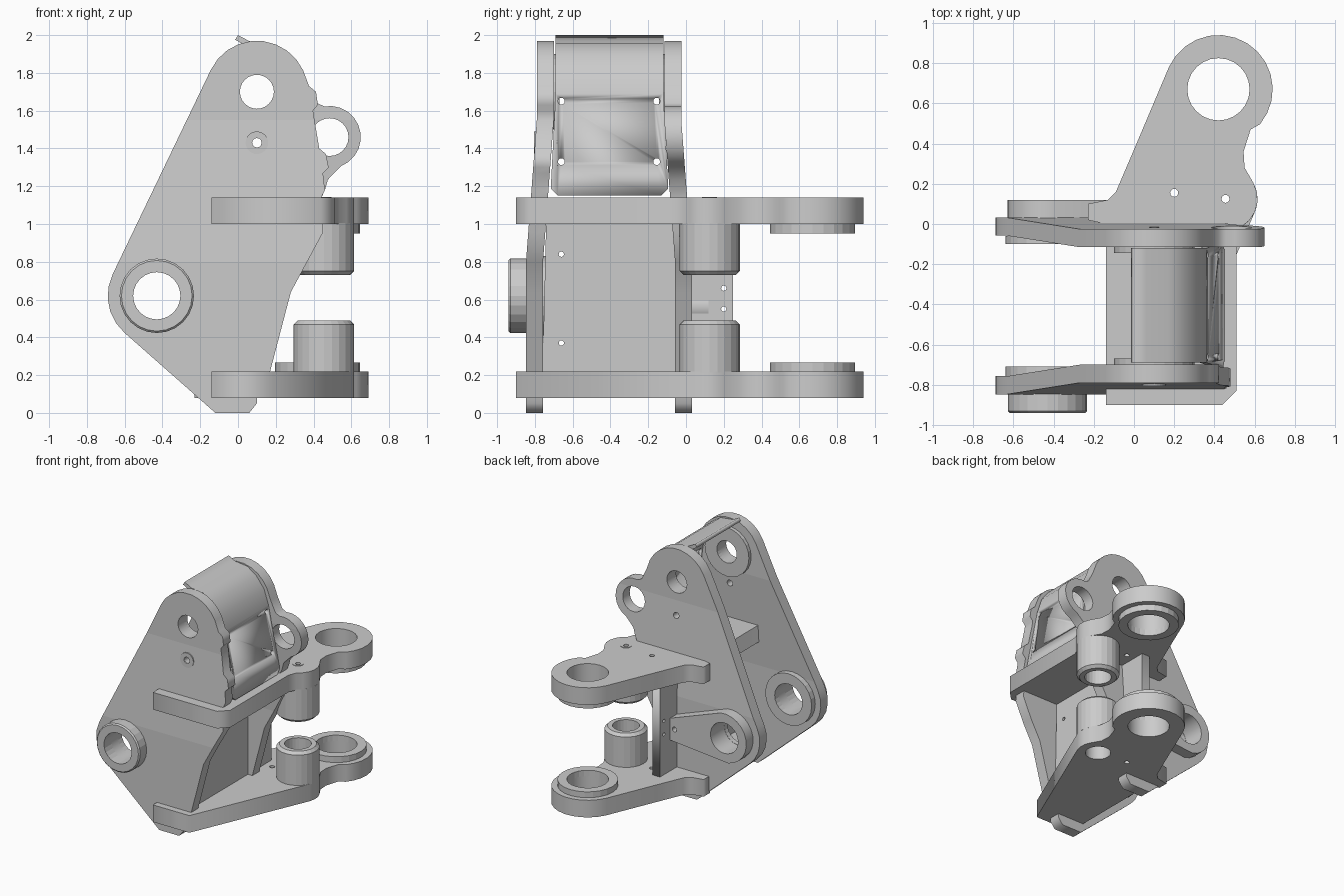
import bpy, bmesh
from math import sin, cos, radians, tau
from mathutils import Vector

if "Cube" in bpy.data.objects:
    bpy.data.objects.remove(bpy.data.objects["Cube"])


def arc(c, r, a0, a1, n):
    return [(c[0] + r * cos(radians(a0 + (a1 - a0) * i / n)),
             c[1] + r * sin(radians(a0 + (a1 - a0) * i / n))) for i in range(n + 1)]


def place(axis, u, v, t):
    return {'x': (t, u, v), 'y': (u, t, v), 'z': (u, v, t)}[axis]


def finish(name, bm):
    bmesh.ops.remove_doubles(bm, verts=bm.verts, dist=1e-5)
    bmesh.ops.recalc_face_normals(bm, faces=bm.faces)
    me = bpy.data.meshes.new(name)
    bm.to_mesh(me)
    bm.free()
    ob = bpy.data.objects.new(name, me)
    bpy.context.collection.objects.link(ob)
    return ob


def slab(outline, holes, axis, lo, hi):
    """Extruded outline with round holes (u, v, radius), returned as bmesh."""
    cu = bpy.data.curves.new("tmp", 'CURVE')
    cu.dimensions = '2D'
    cu.fill_mode = 'BOTH'
    cu.extrude = (hi - lo) / 2
    loops = [outline] + [arc((u, v), r, 0, 345 if r > .05 else 330, 23 if r > .05 else 11)
                         for u, v, r in holes]
    for pts in loops:
        sp = cu.splines.new('POLY')
        sp.points.add(len(pts) - 1)
        for p, q in zip(sp.points, pts):
            p.co = (q[0], q[1], 0, 1)
        sp.use_cyclic_u = True
    ob = bpy.data.objects.new("tmp", cu)
    bpy.context.collection.objects.link(ob)
    dg = bpy.context.evaluated_depsgraph_get()
    me = bpy.data.meshes.new_from_object(ob.evaluated_get(dg))
    bm = bmesh.new()
    bm.from_mesh(me)
    bpy.data.objects.remove(ob)
    bpy.data.curves.remove(cu)
    bpy.data.meshes.remove(me)
    for v in bm.verts:
        v.co = place(axis, v.co.x, v.co.y, v.co.z + (lo + hi) / 2)
    bmesh.ops.remove_doubles(bm, verts=bm.verts, dist=1e-5)
    return bm


def plate(name, outline, holes, axis, lo, hi):
    return finish(name, slab(outline, holes, axis, lo, hi))


def tube(name, c, axis, ro, ri, a, b, ch=0.0, n=24):
    """Hollow boss from a to b, chamfered at the b end."""
    s = 1 if b > a else -1
    prof = [(ri, a), (ro, a), (ro, b - s * ch), (ro - ch, b), (ri, b)]
    if not ch:
        prof.pop(3)
    bm = bmesh.new()
    rings = [[bm.verts.new(place(axis, c[0] + r * cos(tau * i / n), c[1] + r * sin(tau * i / n), t))
              for r, t in prof] for i in range(n)]
    for i in range(n):
        p, q = rings[i], rings[(i + 1) % n]
        for j in range(len(prof)):
            k = (j + 1) % len(prof)
            bm.faces.new((p[j], q[j], q[k], p[k]))
    return finish(name, bm)


APEX, PIVOT, EAR = (.1, 1.7), (-.43, .62), (.485, 1.46)
EYE, PIN = (.42, .67), (.455, .125)

# Side plates: shared outline, different upper right edge, bent outward below
lower = [(-.12, 0), (.06, 0), (.1, .05), (.1, .08), (.17, .22), (.28, .64), (.45, .955),
         (.44, 1.14), (.46, 1.18)]
upper = arc(APEX, .27, 25, 154, 9) + arc(PIVOT, .26, 154, 229, 5)
tabs = [(.45, 1.27), (.48, 1.3), (.466, 1.37), (.43, 1.4), (.397, 1.6), (.423, 1.63),
        (.413, 1.7), (.376, 1.73)]
ear = [(.476, 1.235)] + arc(EAR, .165, -68, 100, 11) + [(.42, 1.64), (.376, 1.73)]
holes = [(*APEX, .09), (*PIVOT, .125), (.1, 1.43, .025)]


def side_plate(name, edge, extra, lo, hi, out):
    bm = slab(lower + edge + upper, holes + extra, 'y', lo, hi)
    for z in (.8, 1.55):
        bmesh.ops.bisect_plane(bm, geom=bm.verts[:] + bm.edges[:] + bm.faces[:],
                               plane_co=(0, 0, z), plane_no=(0, 0, 1))
    for v in bm.verts:
        v.co.y += out * .057 * min(1, max(0, (1.55 - v.co.z) / .75))
    finish(name, bm)


side_plate("front_side_plate", tabs, [], -.79, -.70, -1)
side_plate("back_side_plate", ear, [(*EAR, .1)], -.115, -.025, 1)

# Bosses around the side plate holes
tube("front_pivot_boss", PIVOT, 'y', .197, .125, -.84, -.94, .01)
tube("front_pivot_inner_ring", PIVOT, 'y', .21, .125, -.76, -.71)
tube("back_pivot_inner_ring", PIVOT, 'y', .21, .125, -.06, -.1)
tube("front_apex_inner_ring", APEX, 'y', .2, .09, -.71, -.67)
tube("back_apex_inner_ring", APEX, 'y', .2, .09, -.11, -.143)
tube("front_pin_ring", (.1, 1.43), 'y', .06, .025, -.78, -.805)
plate("back_pivot_pad", arc(PIVOT, .2, 80, 260, 12) + arc((.05, .56), .09, -100, 75, 6),
      [(*PIVOT, .125), (.02, .57, .02)], 'y', .02, .12)

# Horizontal arms with eyes and hooks
arm_back = [(.55, .28), (.545, .36), (.58, .47)] + arc(EYE, .27, -40, 156, 14) + [
    (0, .37), (-.09, .16), (-.13, .12), (-.23, .1), (-.23, .02), (-.14, 0), (-.14, -.9)]
upper_front = [(.44, -.9), (.51, -.83), (.51, -.08)] + arc(PIN, .16, -60, 30, 5)
lower_front = [(.19, -.9)] + arc(PIN, .16, -22, 30, 3)
eye_hole, small = (*EYE, .155), (.2, .155, .02)
plate("upper_arm", upper_front + arm_back, [eye_hole, small, (*PIN, .02)], 'z', 1.0, 1.14)
plate("lower_arm", lower_front + arm_back, [eye_hole, small, (*PIN, .095)], 'z', .08, .22)
tube("upper_pin_ring", PIN, 'z', .04, .02, 1.13, 1.144)
for label, face, pad, end in (("upper", 1.005, .95, .73), ("lower", .215, .268, .49)):
    tube(label + "_eye_pad", EYE, 'z', .225, .155, face, pad)
    tube(label + "_pin_sleeve", PIN, 'z', .16, .1, face, end, .022)

# Upright web between the arms
plate("upright_web", [(-.76, .2), (.25, .2), (.25, 1.02), (-.74, 1.02)],
      [(.2, .66, .014), (.2, .55, .014), (-.66, .84, .014), (-.66, .37, .014)], 'x', .06, .13)

# Curved cover between the side plates
outer = [(0, 2.0), (.06, 1.968), (.17, 1.955), (.25, 1.9), (.32, 1.81), (.36, 1.69), (.45, 1.15)]
inner = [(.415, 1.15), (.328, 1.685), (.29, 1.795), (.23, 1.87), (.16, 1.92), (.06, 1.935), (-.015, 1.975)]
bm = slab(outer + inner, [], 'y', -.69, -.12)
for v in bm.verts:
    if v.co.z < 1.4:
        v.co.y += .028 * (1 if v.co.y > -.4 else -1)
for s in (-1, 1):
    cut = bmesh.ops.bisect_plane(bm, geom=bm.verts[:] + bm.edges[:] + bm.faces[:],
                                 plane_co=(0, -.405 + s * .313, 1.19),
                                 plane_no=Vector((0, s, -1)), clear_outer=True)
    bmesh.ops.holes_fill(bm, edges=[e for e in cut['geom_cut'] if isinstance(e, bmesh.types.BMEdge)])
cover = finish("curved_cover", bm)
for y in (-.66, -.155):
    for z in (1.65, 1.33):
        drill = plate("cover_drill", arc((y, z), .018, 0, 330, 11), [], 'x', .2, .6)
        drill.hide_render = True
        drill.hide_viewport = True
        m = cover.modifiers.new("hole", 'BOOLEAN')
        m.object = drill
        m.solver = 'EXACT'
